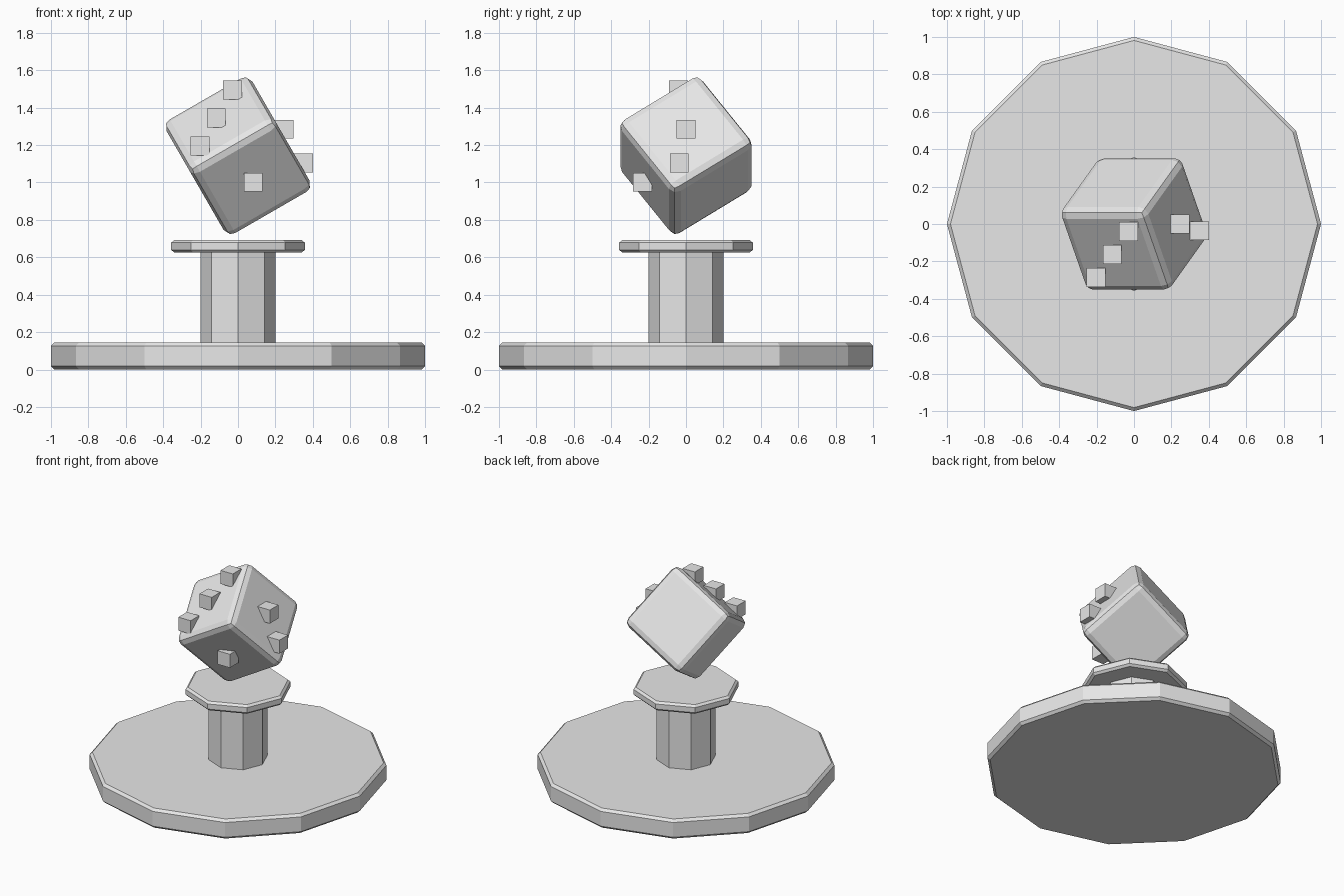
import bpy
from math import radians
from mathutils import Euler, Vector

cube = bpy.data.objects.get("Cube")
if cube:
    bpy.data.objects.remove(cube, do_unlink=True)

grey = bpy.data.materials.new("plain_grey")
grey.use_nodes = True
grey.diffuse_color = (0.8, 0.8, 0.8, 1)
grey.node_tree.nodes["Principled BSDF"].inputs["Base Color"].default_value = (0.8, 0.8, 0.8, 1)


def finish(name, bevel=0, segments=1, limit=60):
    """Name the active object, colour it and round its sharp edges."""
    ob = bpy.context.object
    ob.name = name
    ob.data.materials.append(grey)
    if bevel:
        mod = ob.modifiers.new("edge_bevel", "BEVEL")
        mod.width = bevel
        mod.segments = segments
        mod.limit_method = "ANGLE"
        mod.angle_limit = radians(limit)
    return ob


def prism(name, sides, radius, bottom, top, bevel=0):
    """Upright prism with a corner on each axis."""
    bpy.ops.mesh.primitive_cylinder_add(
        vertices=sides, radius=radius, depth=top - bottom,
        location=(0, 0, (bottom + top) / 2))
    return finish(name, bevel)


# Stand: wide base, column and cap
prism("base", 12, 1.0, 0, 0.145, 0.018)
prism("column", 8, 0.2, 0.14, 0.63)
prism("cap", 8, 0.357, 0.625, 0.693, 0.015)

# Tilted floating die with rounded edges
centre = Vector((0, 0, 1.143))
tilt = Euler((radians(35), radians(-30), 0))
bpy.ops.mesh.primitive_cube_add(size=0.53, location=centre, rotation=tilt)
finish("die", 0.046, 2)

# Upright block pips on three faces, placed in the die's own axes
d, s = 0.284, 0.15
pips = {
    "front_pip": [(0, -d, 0)],
    "side_pip": [(d, 0, 0), (d, -s, -s)],
    "upper_pip": [(-s, -s, d), (0, 0, d), (s, s, d)],
}
for name, spots in pips.items():
    for i, spot in enumerate(spots):
        place = centre + tilt.to_matrix() @ Vector(spot)
        bpy.ops.mesh.primitive_cube_add(size=0.1, location=place)
        finish(f"{name}_{i + 1}")
